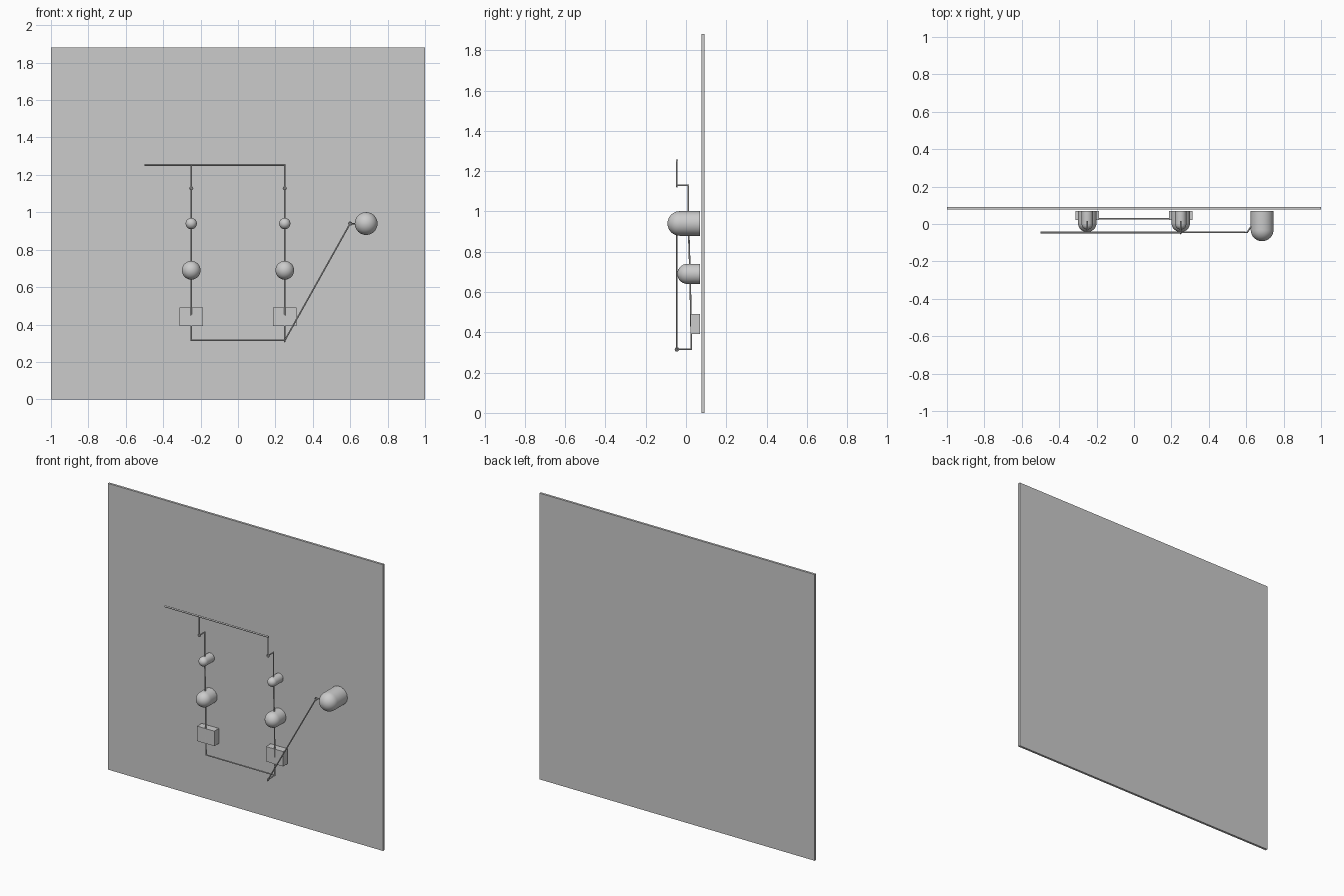
import bpy, bmesh, math
from mathutils import Vector, Matrix

if "Cube" in bpy.data.objects:
    bpy.data.objects.remove(bpy.data.objects["Cube"])


def finish(name, bm, smooth=True):
    bmesh.ops.recalc_face_normals(bm, faces=bm.faces)
    me = bpy.data.meshes.new(name)
    bm.to_mesh(me)
    bm.free()
    ob = bpy.data.objects.new(name, me)
    bpy.context.collection.objects.link(ob)
    if smooth:
        bpy.context.view_layer.objects.active = ob
        ob.select_set(True)
        bpy.ops.object.shade_smooth_by_angle()
        ob.select_set(False)
    return ob


def box(name, x0, x1, y0, y1, z0, z1):
    bm = bmesh.new()
    bmesh.ops.create_cube(bm, size=1)
    bmesh.ops.scale(bm, vec=(x1 - x0, y1 - y0, z1 - z0), verts=bm.verts)
    bmesh.ops.translate(bm, vec=((x0 + x1) / 2, (y0 + y1) / 2, (z0 + z1) / 2), verts=bm.verts)
    return finish(name, bm, False)


def peg(name, x, z, r, front, back):
    # round-nosed cylinder pointing toward the front
    bm = bmesh.new()
    pts = [Vector((r * math.sin(a), front + r - r * math.cos(a), 0))
           for a in [i * math.pi / 20 for i in range(11)]]
    pts += [Vector((r, back, 0)), Vector((0, back, 0))]
    vs = [bm.verts.new(p) for p in pts]
    es = [bm.edges.new(e) for e in zip(vs, vs[1:])]
    bmesh.ops.spin(bm, geom=vs + es, cent=(0, 0, 0), axis=(0, 1, 0),
                   angle=2 * math.pi, steps=32)
    bmesh.ops.remove_doubles(bm, verts=bm.verts, dist=1e-5)
    bmesh.ops.translate(bm, vec=(x, 0, z), verts=bm.verts)
    return finish(name, bm)


def wire(name, pts, r=0.004):
    # straight round rods joined at each bend by a small ball
    bm = bmesh.new()
    pts = [Vector(p) for p in pts]
    for a, b in zip(pts, pts[1:]):
        d = b - a
        m = Matrix.Translation((a + b) / 2) @ d.to_track_quat('Z', 'Y').to_matrix().to_4x4()
        bmesh.ops.create_cone(bm, cap_ends=True, segments=12, radius1=r, radius2=r,
                              depth=d.length, matrix=m)
    for p in pts[1:-1]:
        bmesh.ops.create_uvsphere(bm, u_segments=12, v_segments=6, radius=r,
                                  matrix=Matrix.Translation(p))
    return finish(name, bm)


def eyelet(name, loc, rot):
    bpy.ops.mesh.primitive_torus_add(location=loc, rotation=rot, major_radius=0.0075,
                                     minor_radius=0.0035, major_segments=20, minor_segments=8)
    bpy.context.object.name = name
    bpy.ops.object.shade_smooth()


F = -0.045          # depth of the front wires
Q = math.pi / 2

# back board and top rod
box("back_board", -1, 1, 0.077, 0.092, 0, 1.88)
wire("top_rod", [(-0.5, F, 1.253), (0.254, F, 1.253)], 0.0055)

# two mirrored columns of pegs, blocks and wires
for side, x in (("left", -0.25), ("right", 0.25)):
    peg("small_peg_" + side, x, 0.94, 0.03, -0.03, 0.07)
    peg("medium_peg_" + side, x, 0.69, 0.05, -0.043, 0.07)
    box("block_" + side, x - 0.0625, x + 0.0625, 0.022, 0.07, 0.392, 0.49)
    wire("hanger_" + side, [(x, F, 1.25), (x, F, 1.137)])
    eyelet("hanger_eyelet_" + side, (x, F, 1.129), (Q, 0, 0))
    wire("column_wire_" + side, [(x, F, 1.129), (x, 0.012, 1.129), (x, 0.012, 0.94),
                                 (x, 0.02, 0.69), (x, 0.025, 0.44), (x, 0.026, 0.316)])

# bottom cross wire and forward hook
wire("bottom_wire", [(-0.254, 0.027, 0.316), (0.25, 0.027, 0.316), (0.25, F + 0.006, 0.316)])
eyelet("bottom_eyelet", (0.25, F, 0.315), (0, Q, 0))

# diagonal wire to the large peg
wire("diagonal_wire", [(0.25, F, 0.315), (0.596, F, 0.934)])
eyelet("diagonal_eyelet", (0.6, F, 0.94), (Q, 0, 0))
wire("peg_link", [(0.605, F, 0.94), (0.635, 0.0, 0.94)])
peg("large_peg", 0.685, 0.94, 0.061, -0.092, 0.07)
